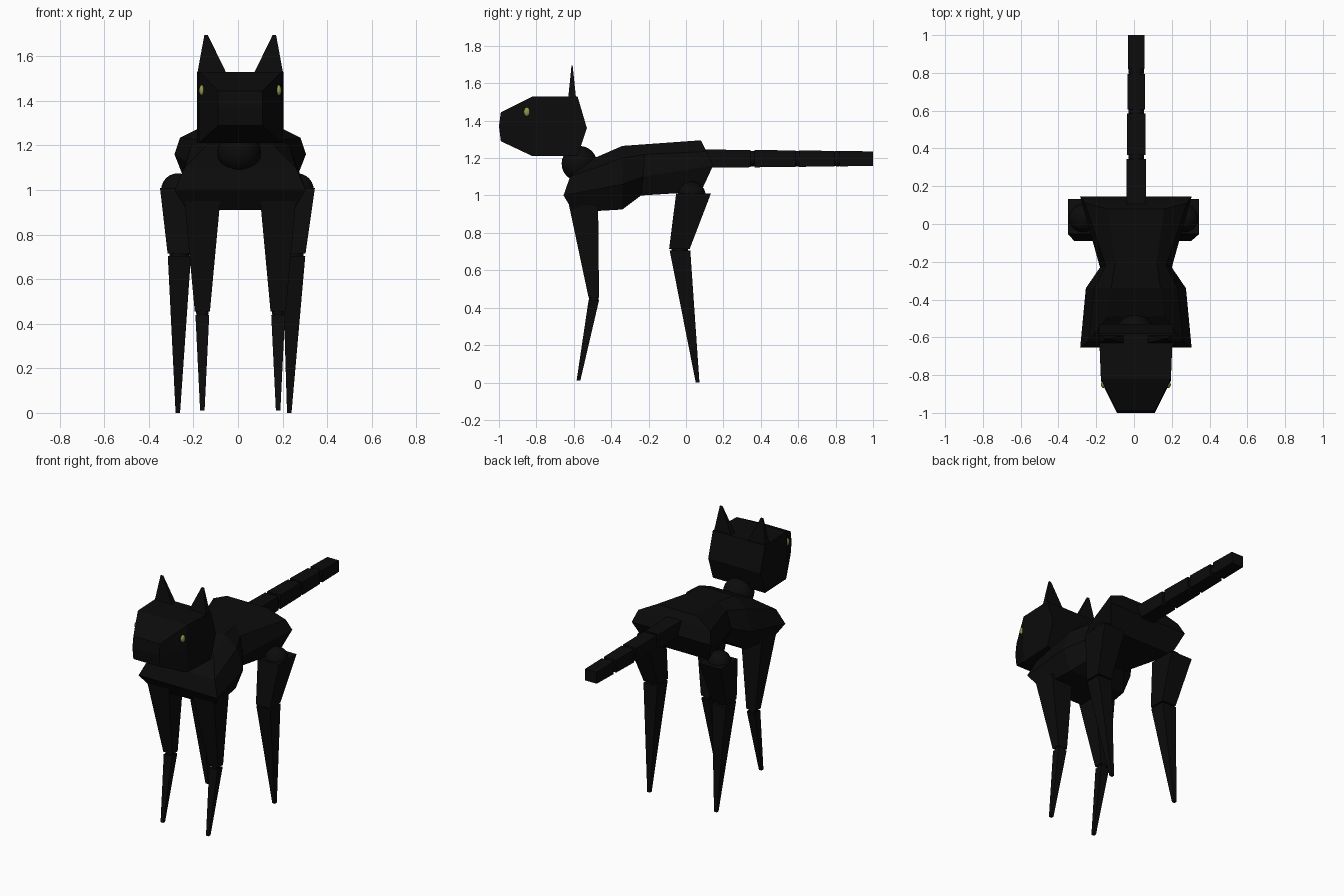
import bpy, bmesh

if "Cube" in bpy.data.objects:
    bpy.data.objects.remove(bpy.data.objects["Cube"])

CX = 0.01  # symmetry line


def material(name, rgb):
    m = bpy.data.materials.new(name)
    m.diffuse_color = (*rgb, 1)
    m.use_nodes = True
    m.node_tree.nodes["Principled BSDF"].inputs["Base Color"].default_value = m.diffuse_color
    return m


BLACK = material("black fur", (0.0035, 0.0035, 0.0035))
GREEN = material("eye yellow green", (0.3, 0.3, 0.07))


def finish(bm, name, mat=BLACK, smooth=False):
    bmesh.ops.recalc_face_normals(bm, faces=bm.faces)
    me = bpy.data.meshes.new(name)
    bm.to_mesh(me)
    bm.free()
    me.materials.append(mat)
    for p in me.polygons:
        p.use_smooth = smooth
    ob = bpy.data.objects.new(name, me)
    bpy.context.collection.objects.link(ob)
    return ob


def loft(name, sections):
    """Each section lists (half width, y, z) from bottom to top, mirrored."""
    bm = bmesh.new()
    rings = []
    for s in sections:
        right = [bm.verts.new((CX + w, y, z)) for w, y, z in s]
        left = [bm.verts.new((CX - w, y, z)) for w, y, z in s]
        rings.append(right + left[::-1])
    n = len(rings[0])
    for a, b in zip(rings, rings[1:]):
        for i in range(n):
            j = (i + 1) % n
            bm.faces.new((a[i], a[j], b[j], b[i]))
    for r in (rings[0], rings[-1]):
        for i in range(n // 2 - 1):
            bm.faces.new((r[i], r[i + 1], r[n - 2 - i], r[n - 1 - i]))
    return finish(bm, name)


def frustum(name, a, b, axis=2):
    """Tapered block between two ends (x, y, z, half size 1, half size 2)."""
    bm = bmesh.new()
    rings = []
    for x, y, z, h, k in (a, b):
        ring = []
        for s, t in ((-1, -1), (1, -1), (1, 1), (-1, 1)):
            off = (s * h, t * k, 0) if axis == 2 else (s * h, 0, t * k)
            ring.append(bm.verts.new((x + off[0], y + off[1], z + off[2])))
        rings.append(ring)
    p, q = rings
    for i in range(4):
        j = (i + 1) % 4
        bm.faces.new((p[i], p[j], q[j], q[i]))
    bm.faces.new(p)
    bm.faces.new(q)
    return finish(bm, name)


def ball(name, loc, radii, mat=BLACK):
    bm = bmesh.new()
    bmesh.ops.create_uvsphere(bm, u_segments=20, v_segments=12, radius=1)
    bmesh.ops.scale(bm, vec=radii, verts=bm.verts)
    bmesh.ops.translate(bm, vec=loc, verts=bm.verts)
    return finish(bm, name, mat, True)


# Torso: chest, ribs, waist, hips
loft("torso", [
    [(.24, -.60, .91), (.295, -.655, 1.0), (.25, -.62, 1.1), (.15, -.49, 1.2)],
    [(.21, -.34, .925), (.265, -.34, 1.06), (.22, -.34, 1.2), (.13, -.34, 1.265)],
    [(.13, -.24, 1.0), (.19, -.23, 1.1), (.16, -.22, 1.22), (.11, -.20, 1.275)],
    [(.24, .08, 1.02), (.295, .145, 1.16), (.27, .11, 1.235), (.15, .08, 1.295)],
])

# Head and neck
loft("head", [
    [(.10, -.99, 1.29), (.10, -1.0, 1.37), (.10, -.99, 1.445)],
    [(.185, -.82, 1.21), (.185, -.83, 1.37), (.185, -.82, 1.53)],
    [(.195, -.58, 1.21), (.195, -.53, 1.36), (.195, -.58, 1.53)],
])
ball("neck", (.005, -.57, 1.17), (.098, .095, .095))

# Ears and eyes
for side, s in (("left", -1), ("right", 1)):
    frustum(f"{side}_ear", (CX + s * .125, -.609, 1.51, .07, .022),
            (CX + s * .153, -.609, 1.695, .008, .003))
    ball(f"{side}_eye", (CX + s * .172, -.85, 1.447), (.013, .018, .024), GREEN)

# Front legs
for side, x in (("left", -.16), ("right", .18)):
    frustum(f"{side}_front_upper_leg", (x, -.548, .95, .08, .078),
            (x, -.493, .455, .034, .028))
    ball(f"{side}_front_knee", (x, -.493, .45), (.028, .026, .028))
    frustum(f"{side}_front_lower_leg", (x, -.493, .44, .031, .028),
            (x, -.575, .01, .01, .01))

# Hind legs: hip ball, thigh, knee ball, shin (hip, knee and foot x)
for side, hip, knee, foot in (("left", -.27, -.263, -.27), ("right", .265, .25, .23)):
    ball(f"{side}_hip", (hip, .03, 1.0), (.075, .075, .075))
    frustum(f"{side}_thigh", (hip, .04, 1.01, .08, .093),
            (knee, -.035, .715, .053, .055))
    ball(f"{side}_hind_knee", (knee, -.033, .71), (.045, .045, .04))
    frustum(f"{side}_hind_lower_leg", (knee, -.032, .705, .052, .055),
            (foot, .062, .0, .01, .01))

# Tail: four blocks joined by balls
ends = [(.08, .345), (.365, .585), (.605, .795), (.82, 1.0)]
for i, (y0, y1) in enumerate(ends):
    h = .052 - .0025 * i
    frustum(f"tail_segment_{i + 1}", (.012, y0, 1.197, h, h - .003),
            (.012, y1, 1.197, h - .001, h - .006), axis=1)
    if i:
        ball(f"tail_joint_{i}", (.012, y0 - .01, 1.197), (.042, .04, .042))
